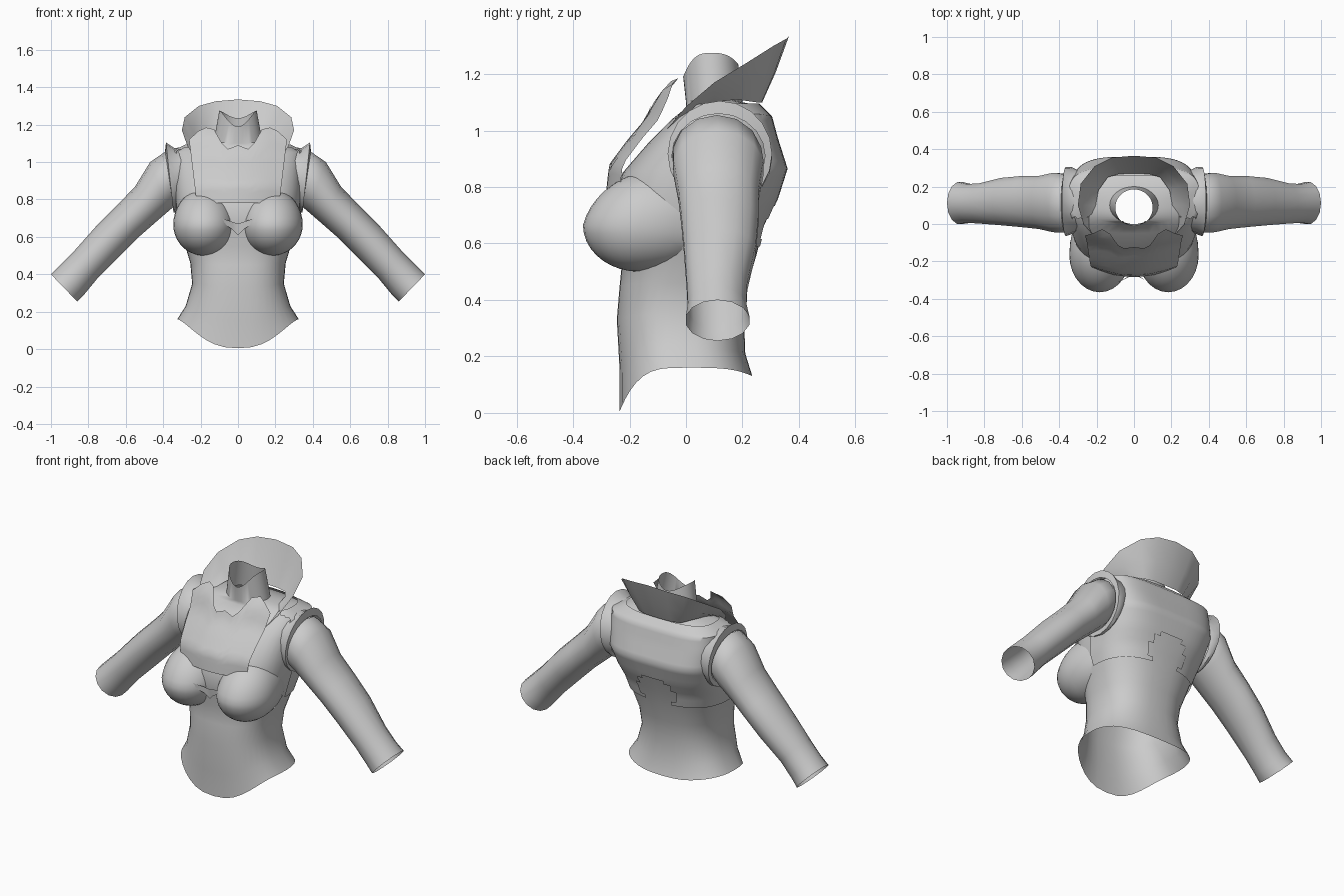
import bpy, bmesh, math

if "Cube" in bpy.data.objects:
    bpy.data.objects.remove(bpy.data.objects["Cube"])

mat = bpy.data.materials.new("plain grey")
mat.diffuse_color = (0.6, 0.6, 0.6, 1)
mat.use_nodes = True
mat.node_tree.nodes["Principled BSDF"].inputs["Base Color"].default_value = mat.diffuse_color


def finish(name, bm, angle=50):
    bmesh.ops.recalc_face_normals(bm, faces=bm.faces)
    me = bpy.data.meshes.new(name)
    bm.to_mesh(me)
    bm.free()
    me.materials.append(mat)
    ob = bpy.data.objects.new(name, me)
    bpy.context.collection.objects.link(ob)
    bpy.ops.object.select_all(action='DESELECT')
    ob.select_set(True)
    bpy.context.view_layer.objects.active = ob
    bpy.ops.object.shade_smooth_by_angle(angle=math.radians(angle))
    return ob


def loft(name, rows, closed=True, keep=None, angle=50):
    """Skin rows of points, keeping only faces that pass the keep rule."""
    bm = bmesh.new()
    vs = [[bm.verts.new(p) for p in r] for r in rows]
    n = len(rows[0])
    for a, b in zip(vs, vs[1:]):
        for i in range(n if closed else n - 1):
            j = (i + 1) % n
            f = bm.faces.new((a[i], a[j], b[j], b[i]))
            if keep and not keep(f.calc_center_median()):
                bm.faces.remove(f)
    bmesh.ops.delete(bm, geom=[v for v in bm.verts if not v.link_faces], context='VERTS')
    return finish(name, bm, angle)


def lerp(table, t):
    """Straight interpolation in a table of (key, value) pairs."""
    for (a, u), (b, v) in zip(table, table[1:]):
        if t <= b:
            return u + (v - u) * (t - a) / (b - a)
    return table[-1][1]


def spw(v, e):
    return math.copysign(abs(v) ** e, v)


# Body sections: half width, front y, front z, back y, back z, side z, back roundness
BODY = [
    (.325, -.235, .005, .235, .13, .16, .8),
    (.28, -.235, .15, .21, .21, .23, .8),
    (.245, -.245, .33, .205, .35, .35, .8),
    (.255, -.235, .45, .22, .46, .46, .8),
    (.285, -.225, .55, .25, .56, .56, .8),
    (.315, -.255, .65, .275, .66, .66, .75),
    (.33, -.255, .74, .315, .75, .75, .65),
    (.34, -.225, .85, .35, .86, .86, .55),
    (.34, -.13, .96, .315, .97, .97, .5),
    (.34, -.05, 1.04, .295, 1.045, 1.055, .55),
    (.27, 0, 1.08, .25, 1.09, 1.09, .7),
    (.13, 0, 1.10, .20, 1.10, 1.11, 1),
    (.10, -.01, 1.19, .185, 1.235, 1.275, 1),
]


def body_ring(sec, n=40, off=0.0):
    hw, yf, zf, yb, zb, zs, eb = sec
    cy, ry = (yf + yb) / 2, (yb - yf) / 2 + off
    pts = []
    for i in range(n):
        t = 2 * math.pi * i / n
        c, s = math.cos(t), math.sin(t)
        zend, e = (zf, max(.75, eb)) if s < 0 else (zb, eb)
        pts.append(((hw + off) * spw(c, e), cy + ry * spw(s, e),
                    zs + (zend - zs) * abs(s) ** 3 + off * .5))
    return pts


loft("bodysuit", [body_ring(s) for s in BODY])

# Back and shoulders of the short jacket, with an arch cut into its lower edge
fine = []
for a, b in zip(BODY[4:10], BODY[5:11]):
    for k in range(4):
        fine.append([u + (v - u) * k / 4 for u, v in zip(a, b)])
fine.append(BODY[10])


def jacket_keep(c):
    if c.y < .03 or c.z < .6:
        return False
    ax = abs(c.x)
    arch = c.y > .12 and (ax < .09 and c.z < .78 - ax * .4 or ax < .13 and .62 < c.z < .68)
    return not arch


loft("jacket_back", [body_ring(s, 64, .01) for s in fine], keep=jacket_keep)

# Busts: rounded forms stretched backward into the ribs
for sx in (-1, 1):
    bm = bmesh.new()
    bmesh.ops.create_uvsphere(bm, u_segments=28, v_segments=18, radius=1)
    for v in bm.verts:
        x, y, z = v.co
        z = z * (.165 if z < 0 else .19)
        v.co = (sx * (.183 + x * .163), -.165 + y * (.2 if y < 0 else .28) + max(z, 0) * .25, .665 + z)
    bmesh.ops.delete(bm, geom=[v for v in bm.verts if v.co.y > .03], context='VERTS')
    finish("bust_" + ("left" if sx < 0 else "right"), bm)

# Sleeves: top (x, z), bottom (x, z), middle y, half depth
SLEEVE = [
    (.335, 1.04, .325, .79, .11, .14),
    (.39, 1.055, .34, .765, .11, .16),
    (.47, 1.00, .375, .735, .115, .163),
    (.55, .87, .45, .67, .115, .145),
    (.65, .765, .53, .60, .12, .14),
    (.76, .655, .63, .50, .12, .13),
    (.88, .52, .75, .38, .11, .11),
    (.95, .45, .82, .295, .11, .106),
    (1.0, .40, .86, .255, .112, .115),
]


def tube_rows(table, sx, n=14):
    rows = []
    for xt, zt, xb, zb, cy, ry in table:
        row = []
        for i in range(n):
            t = 2 * math.pi * i / n
            c, s = math.cos(t), math.sin(t)
            row.append((sx * ((xt + xb) / 2 + (xt - xb) / 2 * c), cy + ry * s,
                        (zt + zb) / 2 + (zt - zb) / 2 * c))
        rows.append(row)
    return rows


# Flared armhole edge of the jacket
ARMHOLE = [
    (.29, 1.08, .32, .74, .125, .165),
    (.34, 1.075, .33, .73, .125, .18),
    (.385, 1.105, .345, .73, .12, .185),
    (.39, 1.06, .345, .76, .115, .165),
]
for sx, side in ((-1, "left"), (1, "right")):
    loft("sleeve_" + side, tube_rows(SLEEVE, sx))
    loft("armhole_" + side, tube_rows(ARMHOLE, sx, 20))

# Chest flap: curved plate draped over the busts, with two raised lobes at its top
FLAP_Y = [(.76, -.285), (.83, -.278), (.88, -.272), (.97, -.205), (1.04, -.145), (1.12, -.11),
          (1.165, -.08), (1.19, -.04)]
FLAP_TOP = [(0, 1.09), (.05, 1.07), (.08, 1.10), (.12, 1.175), (.16, 1.185), (.20, 1.165), (.245, 1.12)]
cols = sorted({s * x for x, _ in FLAP_TOP for s in (-1, 1)})
rows = []
for k in range(13):
    row = []
    for x in cols:
        z = .78 + (lerp(FLAP_TOP, abs(x)) - .78) * k / 12
        row.append((x * (.9 + .014 * k), lerp(FLAP_Y, z) + x * x * .8, z))
    rows.append(row)
loft("chest_flap", rows, closed=False)

# Small pointed clasp between the busts
loft("chest_clasp", [[(-.09, -.315, .70), (-.03, -.285, .68), (0, -.275, .67),
                      (.03, -.285, .68), (.09, -.315, .70)],
                     [(-.06, -.30, .66), (-.03, -.28, .64), (0, -.27, .61),
                      (.03, -.28, .64), (.06, -.30, .66)]], closed=False)

# Wide collar, open at the front: right half of base and rim, then mirrored
BASE = [(0, .27, 1.10), (.08, .268, 1.10), (.14, .25, 1.10), (.19, .18, 1.11),
        (.205, .10, 1.10), (.205, .02, 1.07), (.19, -.07, .985)]
RIM = [(0, .365, 1.335), (.12, .355, 1.325), (.21, .31, 1.30), (.285, .215, 1.24),
       (.30, .10, 1.17), (.27, 0, 1.085), (.20, -.08, .99)]


def mirrored(half):
    return [(-x, y, z) for x, y, z in half[:0:-1]] + half


mid = [tuple((u + v) / 2 - (.012 if i == 2 else 0) for i, (u, v) in enumerate(zip(a, b)))
       for a, b in zip(BASE, RIM)]
loft("collar", [mirrored(BASE), mirrored(mid), mirrored(RIM)], closed=False)
